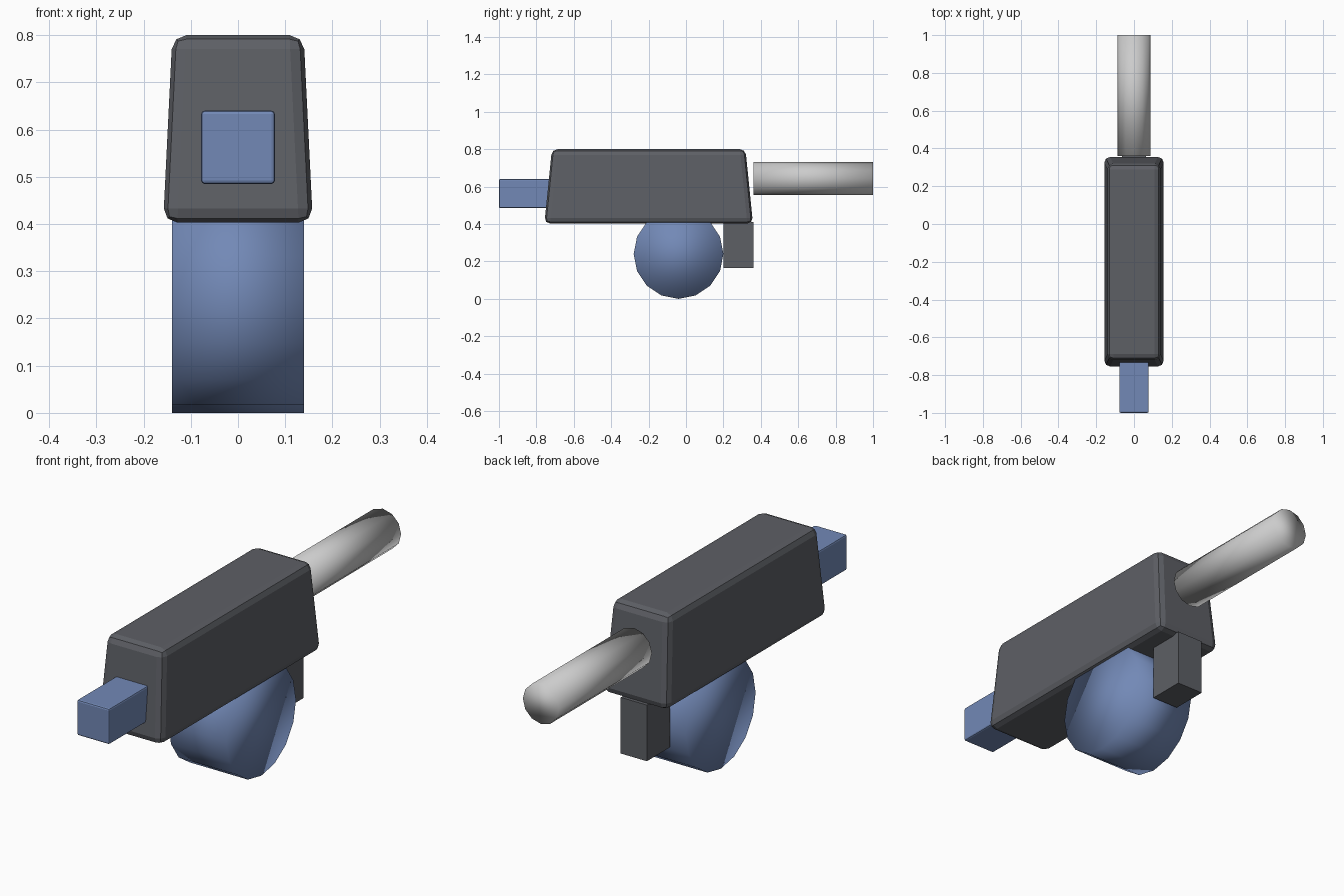
import bpy, bmesh, math
from mathutils import Matrix, Vector

if "Cube" in bpy.data.objects:
    bpy.data.objects.remove(bpy.data.objects["Cube"])


def material(name, rgb):
    m = bpy.data.materials.new(name)
    m.diffuse_color = (*rgb, 1)
    m.use_nodes = True
    m.node_tree.nodes["Principled BSDF"].inputs["Base Color"].default_value = m.diffuse_color
    return m


BLUE = material("blue", (0.17, 0.25, 0.47))
DARK = material("dark grey", (0.11, 0.115, 0.13))


def finish(name, bm, mat=None, smooth=False):
    bmesh.ops.recalc_face_normals(bm, faces=bm.faces)
    for f in bm.faces:
        f.smooth = smooth
    mesh = bpy.data.meshes.new(name)
    bm.to_mesh(mesh)
    bm.free()
    ob = bpy.data.objects.new(name, mesh)
    bpy.context.collection.objects.link(ob)
    if mat:
        mesh.materials.append(mat)
    return ob


def box(name, lo, hi, mat, bevel=0, segments=1, taper=(0, 0)):
    """Box between two corners; taper pulls the top edges inwards in x and y."""
    bm = bmesh.new()
    bmesh.ops.create_cube(bm, size=1)
    lo, hi = Vector(lo), Vector(hi)
    for v in bm.verts:
        sx, sy, top = math.copysign(1, v.co.x), math.copysign(1, v.co.y), v.co.z > 0
        v.co = Vector((lo[i] + (v.co[i] + 0.5) * (hi[i] - lo[i]) for i in range(3)))
        if top:
            v.co.x -= sx * taper[0]
            v.co.y -= sy * taper[1]
    ob = finish(name, bm, mat)
    if bevel:
        mod = ob.modifiers.new("bevel", 'BEVEL')
        mod.width, mod.segments = bevel, segments
    return ob


def cylinder(name, centre, radius, length, sides, axis, mat=None):
    bm = bmesh.new()
    # the first turn puts a vertex on the vertical axis
    turn = Matrix.Rotation(math.pi / 2, 4, 'Y' if axis == 'X' else 'X')
    bmesh.ops.create_cone(bm, cap_ends=True, segments=sides, radius1=radius,
                          radius2=radius, depth=length,
                          matrix=Matrix.Translation(centre) @ turn)
    return finish(name, bm, mat, smooth=True)


# Tapered main housing
box("housing", (-0.1585, -0.757, 0.403), (0.1585, 0.358, 0.8), DARK,
    bevel=0.03, segments=2, taper=(0.0195, 0.04))

# Square bar at the front
box("front_bar", (-0.078, -1.0, 0.485), (0.078, -0.71, 0.64), BLUE, bevel=0.007, segments=2)

# Drum hanging below the housing
cylinder("drum", (0, -0.04, 0.24), 0.24, 0.28, 16, 'X', BLUE)

# Grip block behind the drum
box("grip", (-0.063, 0.2, 0.165), (0.063, 0.36, 0.41), DARK)

# Round handle at the back
cylinder("handle", (0, 0.68, 0.643), 0.0875, 0.64, 12, 'Y')
